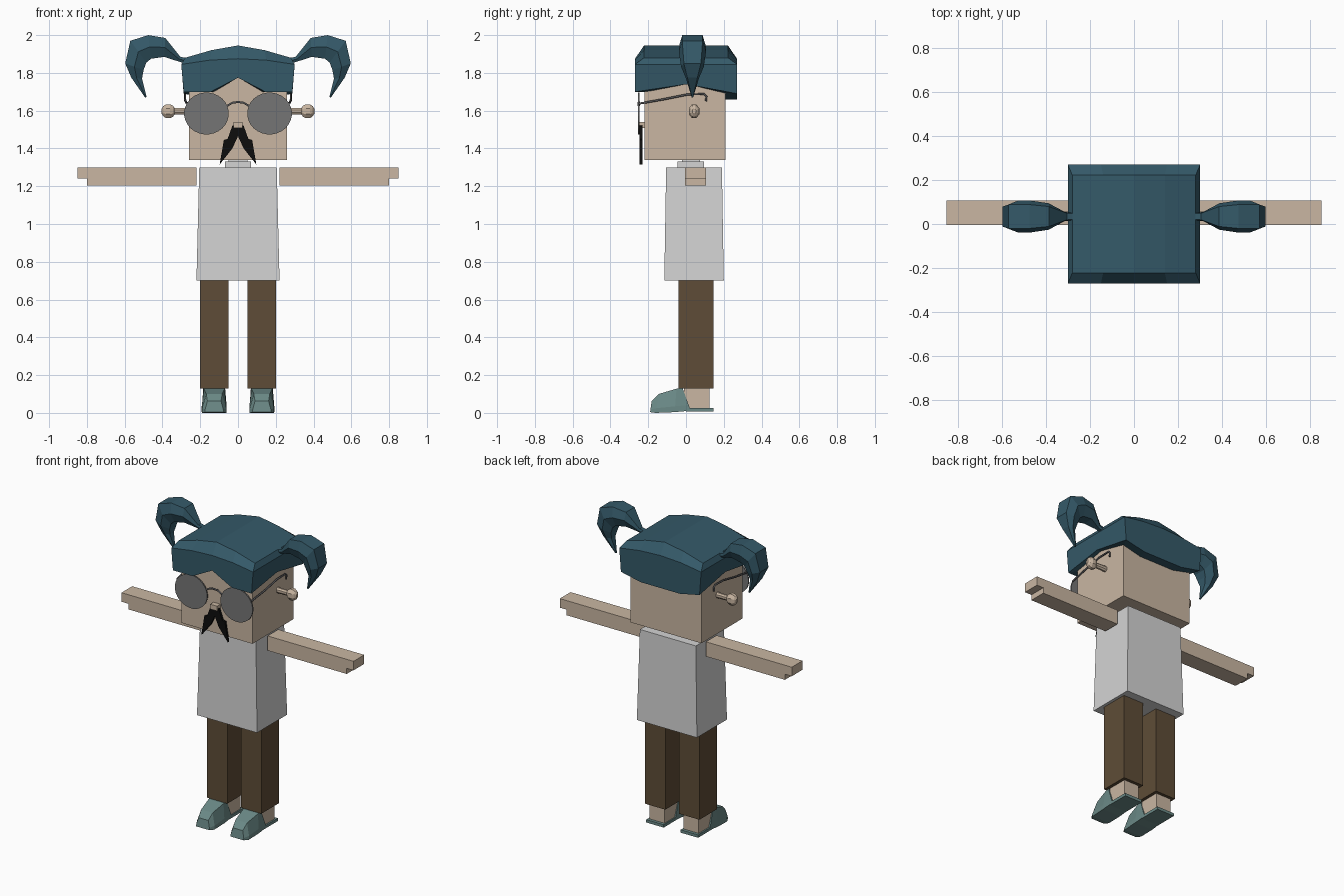
import bpy, bmesh, math
from mathutils import Vector

cube = bpy.data.objects.get("Cube")
if cube:
    bpy.data.objects.remove(cube, do_unlink=True)


def material(name, srgb):
    m = bpy.data.materials.new(name)
    m.use_nodes = True
    col = [((c + 0.055) / 1.055) ** 2.4 for c in srgb] + [1]
    m.diffuse_color = col
    m.node_tree.nodes["Principled BSDF"].inputs["Base Color"].default_value = col
    return m


SKIN = material("skin", (0.79, 0.715, 0.635))
HAIR = material("teal hair", (0.205, 0.35, 0.41))
SHIRT = material("light grey shirt", (0.83, 0.83, 0.83))
PANTS = material("brown trousers", (0.37, 0.30, 0.215))
SHOE = material("grey green shoe", (0.42, 0.54, 0.53))
LENS = material("grey lens", (0.46, 0.46, 0.46))
WIRE = material("dark grey wire", (0.33, 0.33, 0.34))
BLACK = material("black moustache", (0.05, 0.05, 0.05))


def mesh_object(name, verts, faces, mat):
    bm = bmesh.new()
    vs = [bm.verts.new(v) for v in verts]
    for f in faces:
        bm.faces.new([vs[i] for i in f])
    bmesh.ops.recalc_face_normals(bm, faces=bm.faces)
    me = bpy.data.meshes.new(name)
    bm.to_mesh(me)
    bm.free()
    me.materials.append(mat)
    ob = bpy.data.objects.new(name, me)
    bpy.context.collection.objects.link(ob)
    return ob


def loft(name, rings, mat, caps=True):
    """Bridge rings that share a point count."""
    n = len(rings[0])
    verts = [p for r in rings for p in r]
    faces = [(k * n + i, k * n + (i + 1) % n, (k + 1) * n + (i + 1) % n, (k + 1) * n + i)
             for k in range(len(rings) - 1) for i in range(n)]
    if caps:
        faces += [tuple(range(n)), tuple(range(len(verts) - n, len(verts)))]
    return mesh_object(name, verts, faces, mat)


def rect(x0, x1, y0, y1, z):
    return [(x0, y0, z), (x1, y0, z), (x1, y1, z), (x0, y1, z)]


def box(name, x, y, z, mat):
    return loft(name, [rect(*x, *y, z[0]), rect(*x, *y, z[1])], mat)


def flip(s, a, b):
    return tuple(sorted((s * a, s * b)))


def wire(name, pts, radius, mat):
    cu = bpy.data.curves.new(name, "CURVE")
    cu.dimensions = "3D"
    cu.bevel_depth = radius
    cu.bevel_resolution = 1
    cu.use_fill_caps = True
    sp = cu.splines.new("POLY")
    sp.points.add(len(pts) - 1)
    for p, co in zip(sp.points, pts):
        p.co = (*co, 1)
    cu.materials.append(mat)
    ob = bpy.data.objects.new(name, cu)
    bpy.context.collection.objects.link(ob)


def spin(name, profile, sides, place, mat):
    """Turn (distance, radius) pairs about an axis; place maps (d, u, v) to x, y, z."""
    rings = [[place(d, r * math.cos(t), r * math.sin(t))
              for t in (2 * math.pi * (i + 0.5) / sides for i in range(sides))]
             for d, r in profile]
    return loft(name, rings, mat)


# Body
loft("shirt", [rect(-0.22, 0.22, -0.115, 0.20, 0.70),
               rect(-0.205, 0.205, -0.105, 0.19, 1.30)], SHIRT)
box("collar", (-0.07, 0.07), (-0.045, 0.095), (1.29, 1.33), SHIRT)
box("neck", (-0.05, 0.05), (-0.02, 0.075), (1.32, 1.35), SHIRT)
box("head", (-0.26, 0.26), (-0.22, 0.21), (1.34, 1.84), SKIN)
box("nose", (-0.025, 0.025), (-0.255, -0.215), (1.508, 1.54), SKIN)

# Hair cap: rings run front, one side, back, other side
steps = (-1, -0.5, 0, 0.5, 1)
outline = [(x, -1) for x in steps] + [(1, 0)] + [(-x, 1) for x in steps] + [(-1, 0)]


def hem(x, y):
    if y < 0:
        return 1.775 if x == 0 else 1.70
    if y == 0:
        return 1.74
    return 1.69 if abs(x) == 1 else 1.66


def ring(wx, wy, z):
    return [Vector((x * wx, y * wy, z(x, y))) for x, y in outline]


cap = loft("hair_cap", [
    ring(0.255, 0.21, hem),
    ring(0.288, 0.27, hem),
    ring(0.30, 0.27, lambda x, y: 1.875 - 0.03 * x * x),
    ring(0.28, 0.222, lambda x, y: 1.945 - 0.065 * abs(x) ** 1.4)], HAIR, caps=False)
bm = bmesh.new()
bm.from_mesh(cap.data)
bm.verts.ensure_lookup_table()
top = [bm.verts[i] for i in range(len(bm.verts) - len(outline), len(bm.verts))]
for i in range(4):
    crown = [top[i], top[i + 1], top[9 - i], top[10 - i]]
    if i == 0:
        crown.append(top[11])
    if i == 3:
        crown.insert(2, top[5])
    bm.faces.new(crown)
bmesh.ops.recalc_face_normals(bm, faces=bm.faces)
bm.to_mesh(cap.data)
bm.free()

# Pigtail stations: outer x, z, inner x, z, half width
tail = [(0.28, 1.88, 0.28, 1.85, 0.018), (0.305, 1.885, 0.32, 1.862, 0.02),
        (0.385, 1.985, 0.39, 1.885, 0.06), (0.475, 2.0, 0.46, 1.875, 0.072),
        (0.57, 1.97, 0.485, 1.855, 0.072), (0.597, 1.85, 0.50, 1.815, 0.06),
        (0.565, 1.775, 0.508, 1.77, 0.035), (0.492, 1.67, 0.484, 1.672, 0.004)]

for s, side in ((1, "left"), (-1, "right")):
    rings = []
    for ox, oz, ix, iz, h in tail:
        mx, mz = (ox + ix) / 2, (oz + iz) / 2
        rings.append([(s * x, 0.034 + h * k, z) for x, z, k in (
            (ox, oz, -0.75), (ox, oz, 0.75), (mx, mz, 1),
            (ix, iz, 0.6), (ix, iz, -0.6), (mx, mz, -1))])
    loft(side + "_pigtail", rings, HAIR)

    # Ear: thin stem with a faceted ball
    spin(side + "_ear", [(0.25, 0.02), (0.335, 0.018), (0.345, 0.032), (0.36, 0.04),
                         (0.38, 0.04), (0.395, 0.03), (0.404, 0.014)], 8,
         lambda d, u, v: (s * d, 0.043 + 0.75 * u, 1.597 + v), SKIN)

    # Glasses
    spin(side + "_lens", [(-0.254, 0.115), (-0.246, 0.115)], 28,
         lambda d, u, v: (s * 0.167 + 1.03 * u, d, 1.585 + 0.965 * v), LENS)
    wire(side + "_glasses_arm", [(s * 0.272, -0.25, 1.637), (s * 0.28, -0.12, 1.66),
                                 (s * 0.28, 0.01, 1.686), (s * 0.28, 0.095, 1.688),
                                 (s * 0.28, 0.108, 1.675), (s * 0.28, 0.105, 1.65)], 0.006, WIRE)

    # Half of the moustache, cut as a thin plate
    shape = [(0, 1.525), (0.03, 1.52), (0.055, 1.45), (0.075, 1.445),
             (0.097, 1.315), (0.03, 1.40), (0, 1.465)]
    loft(side + "_moustache", [[(s * x, y, z) for x, z in shape] for y in (-0.245, -0.23)], BLACK)

    # Arm with a shallower hand
    box(side + "_arm", flip(s, 0.22, 0.80), (-0.005, 0.107), (1.203, 1.30), SKIN)
    box(side + "_hand", flip(s, 0.80, 0.85), (-0.005, 0.107), (1.24, 1.30), SKIN)

    # Leg, ankle and shoe
    box(side + "_trouser_leg", flip(s, 0.05, 0.20), (-0.04, 0.145), (0.13, 0.71), PANTS)
    box(side + "_ankle", flip(s, 0.07, 0.18), (-0.01, 0.125), (0.02, 0.14), SKIN)
    box(side + "_heel_sole", flip(s, 0.062, 0.19), (0.0, 0.145), (0.008, 0.027), SHOE)
    # Stations: y and z at the sole, y and z at the top, sole and top half widths
    shoe = [(-0.19, 0.004, -0.182, 0.062, 0.048, 0.036),
            (-0.16, 0.0, -0.145, 0.10, 0.064, 0.042),
            (-0.06, 0.004, -0.05, 0.128, 0.066, 0.055),
            (0.025, 0.012, -0.018, 0.13, 0.064, 0.058)]
    rings = []
    for y0, z0, y1, z1, w0, w1 in shoe:
        ym, zm = y0 + 0.25 * (y1 - y0), z0 + 0.25 * (z1 - z0)
        rings.append([(s * 0.126 + w, y, z) for w, y, z in (
            (-w0, y0, z0), (w0, y0, z0), (w0, ym, zm),
            (w1, y1, z1), (-w1, y1, z1), (-w0, ym, zm))])
    loft(side + "_shoe", rings, SHOE)

# Bridge between the lenses
wire("glasses_bridge", [(-0.058, -0.25, 1.625), (-0.03, -0.25, 1.642), (0, -0.25, 1.646),
                        (0.03, -0.25, 1.642), (0.058, -0.25, 1.625)], 0.006, WIRE)
